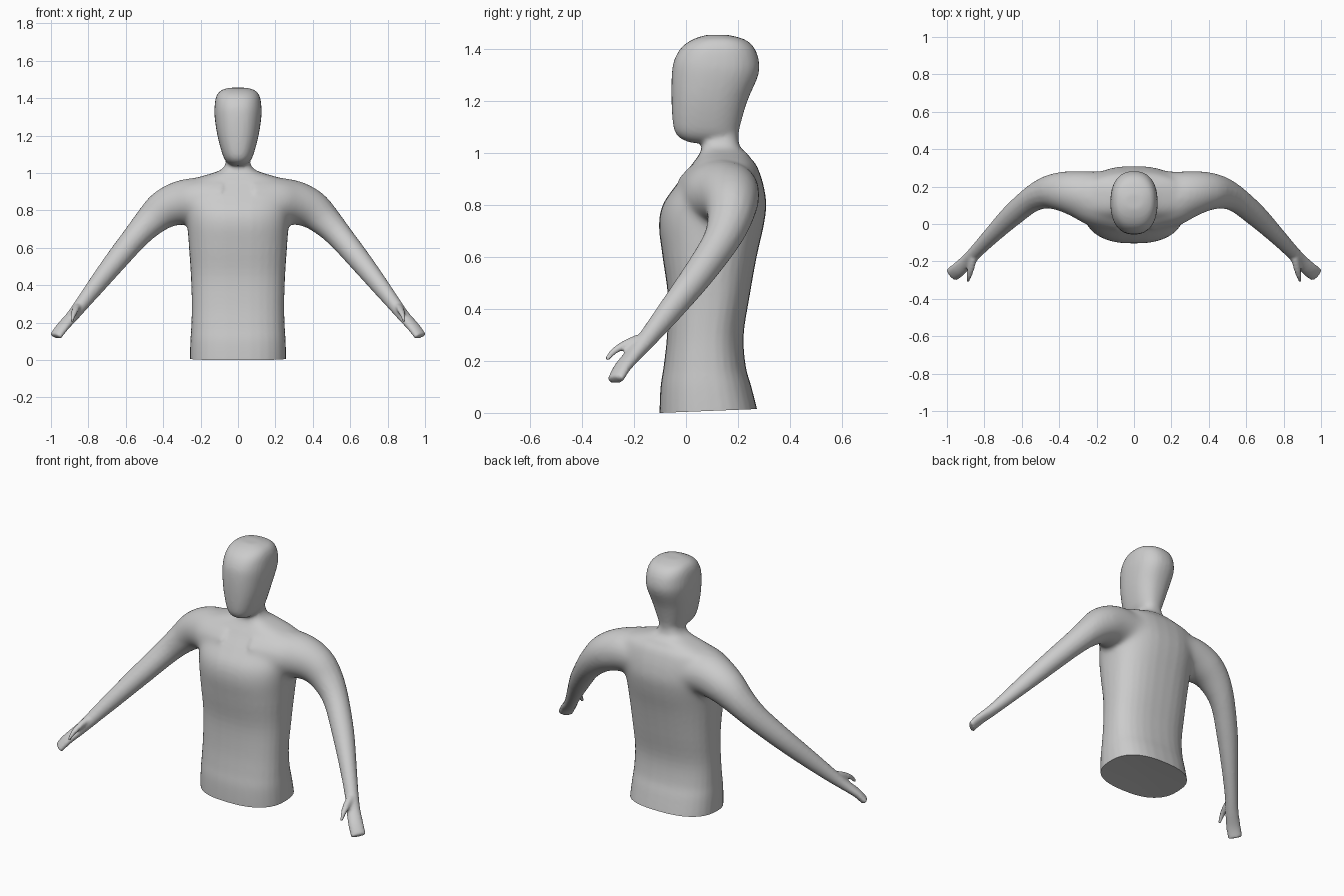
import bpy, bmesh, math
from mathutils import Vector

if "Cube" in bpy.data.objects:
    bpy.data.objects.remove(bpy.data.objects["Cube"])

SIDES = 32


def loft(bm, rings):
    """Skin a list of closed rings and cap both ends."""
    loops = [[bm.verts.new(p) for p in r] for r in rings]
    n = len(loops[0])
    for a, b in zip(loops, loops[1:]):
        for i in range(n):
            j = (i + 1) % n
            bm.faces.new((a[i], a[j], b[j], b[i]))
    bm.faces.new(loops[0][::-1])
    bm.faces.new(loops[-1])


def spline(rows, steps=4):
    """Smoothly interpolate rows of numbers (Catmull-Rom)."""
    pts = [Vector(r) for r in rows]
    out = []
    for i in range(len(pts) - 1):
        p0, p1, p2 = pts[max(i - 1, 0)], pts[i], pts[i + 1]
        p3 = pts[min(i + 2, len(pts) - 1)]
        for s in range(steps):
            t = s / steps
            out.append(0.5 * (2 * p1 + (p2 - p0) * t + (2 * p0 - 5 * p1 + 4 * p2 - p3) * t * t
                              + (3 * p1 - p0 - 3 * p2 + p3) * t ** 3))
    return out + [pts[-1]]


def level_ring(z, front, back, half, power):
    """Horizontal rounded ring between a front and a back depth."""
    ring = []
    for i in range(SIDES):
        a = 2 * math.pi * i / SIDES
        c, s = math.cos(a), math.sin(a)
        x = half * math.copysign(abs(c) ** (2 / power), c)
        y = (front + back) / 2 + (back - front) / 2 * math.copysign(abs(s) ** (2 / power), s)
        ring.append((x, y, z))
    return ring


def limb(bm, rows, side, wide_axis):
    """Tube along (x, y, z, thickness, width) rows."""
    rows = spline(rows)
    pts = [Vector((r[0] * side, r[1], r[2])) for r in rows]
    rings = []
    for i, p in enumerate(pts):
        d = (pts[min(i + 1, len(pts) - 1)] - pts[max(i - 1, 0)]).normalized()
        w = Vector((wide_axis[0] * side, wide_axis[1], wide_axis[2]))
        w = (w - d * w.dot(d)).normalized()
        t = d.cross(w)
        rings.append([p + w * rows[i][4] * math.cos(2 * math.pi * k / 16)
                      + t * rows[i][3] * math.sin(2 * math.pi * k / 16) for k in range(16)])
    loft(bm, rings)


# z, front, back, half width
TORSO = [(-0.06, -0.10, 0.285, 0.255), (0.0, -0.102, 0.277, 0.257), (0.1, -0.098, 0.252, 0.255),
         (0.18, -0.086, 0.23, 0.25), (0.3, -0.073, 0.222, 0.247), (0.45, -0.07, 0.245, 0.252),
         (0.6, -0.09, 0.272, 0.262), (0.72, -0.104, 0.299, 0.272), (0.8, -0.09, 0.309, 0.28),
         (0.87, -0.044, 0.3, 0.285), (0.93, 0.003, 0.282, 0.28), (0.96, 0.025, 0.267, 0.26),
         (0.98, 0.04, 0.25, 0.205), (1.0, 0.053, 0.235, 0.135), (1.02, 0.06, 0.212, 0.088),
         (1.05, 0.06, 0.202, 0.066), (1.1, 0.05, 0.20, 0.06)]
HEAD = [(1.04, 0.02, 0.17, 0.035), (1.06, -0.025, 0.2, 0.062), (1.1, -0.048, 0.207, 0.083),
        (1.2, -0.056, 0.236, 0.11), (1.3, -0.055, 0.278, 0.125), (1.36, -0.045, 0.28, 0.125),
        (1.41, -0.015, 0.26, 0.116), (1.44, 0.03, 0.222, 0.094), (1.456, 0.08, 0.16, 0.05)]
# x, y, z, thickness, width
ARM = [(0.08, 0.125, 0.845, 0.135, 0.17), (0.2, 0.135, 0.848, 0.13, 0.152),
       (0.3, 0.16, 0.842, 0.12, 0.128), (0.39, 0.174, 0.808, 0.106, 0.108),
       (0.47, 0.166, 0.74, 0.085, 0.087), (0.55, 0.13, 0.655, 0.07, 0.069),
       (0.655, 0.043, 0.528, 0.06, 0.06), (0.755, -0.055, 0.402, 0.05, 0.047),
       (0.84, -0.143, 0.293, 0.038, 0.038), (0.89, -0.197, 0.23, 0.03, 0.038),
       (0.94, -0.245, 0.175, 0.025, 0.042), (0.976, -0.272, 0.126, 0.021, 0.042)]
THUMB = [(0.86, -0.185, 0.285, 0.018, 0.02), (0.872, -0.238, 0.262, 0.016, 0.02),
         (0.882, -0.279, 0.236, 0.013, 0.015), (0.889, -0.308, 0.202, 0.009, 0.01)]

bm = bmesh.new()
loft(bm, [level_ring(*r, 2.5) for r in spline(TORSO)])
loft(bm, [level_ring(*r, 2.35) for r in spline(HEAD)])
for side in (1, -1):
    limb(bm, ARM, side, (0.6, 0.5, 0.0))
    limb(bm, THUMB, side, (0.6, 0.5, 0.0))
bmesh.ops.recalc_face_normals(bm, faces=bm.faces)
mesh = bpy.data.meshes.new("upper_body")
bm.to_mesh(mesh)
bm.free()
body = bpy.data.objects.new("upper_body", mesh)
bpy.context.collection.objects.link(body)
bpy.context.view_layer.objects.active = body
body.select_set(True)

# Fuse torso, head and arms into one skin
fuse = body.modifiers.new("fuse", 'REMESH')
fuse.mode = 'VOXEL'
fuse.voxel_size = 0.009
bpy.ops.object.modifier_apply(modifier="fuse")

# Soften everything a little, and the shoulder joints much more
joints = body.vertex_groups.new(name="shoulder_joints")
for v in body.data.vertices:
    x, y, z = v.co
    w = min(abs(x) - 0.08, 0.5 - abs(x), z - 0.6, 1.02 - z) / 0.08
    if w > 0:
        joints.add([v.index], min(w, 1.0), 'REPLACE')
for name, count, group in (("soften", 6, ""), ("blend", 50, "shoulder_joints")):
    mod = body.modifiers.new(name, 'SMOOTH')
    mod.factor = 0.5
    mod.iterations = count
    mod.vertex_group = group
    bpy.ops.object.modifier_apply(modifier=name)
body.vertex_groups.clear()

# Cut the hem, slightly higher at the back, and close it with a shallow hollow
bm = bmesh.new()
bm.from_mesh(body.data)
cut = bmesh.ops.bisect_plane(bm, geom=bm.verts[:] + bm.edges[:] + bm.faces[:],
                             plane_co=(0, -0.1, 0.0), plane_no=(0, -0.04, 1), clear_inner=True)
rim = [e for e in cut["geom_cut"] if isinstance(e, bmesh.types.BMEdge)]
centre = bm.verts.new((0, 0.09, 0.02))
for e in rim:
    bm.faces.new((e.verts[0], e.verts[1], centre))
bmesh.ops.recalc_face_normals(bm, faces=bm.faces)
bm.to_mesh(body.data)
bm.free()

grey = bpy.data.materials.new("plain grey")
grey.diffuse_color = (0.6, 0.6, 0.6, 1)
grey.use_nodes = True
grey.node_tree.nodes["Principled BSDF"].inputs["Base Color"].default_value = grey.diffuse_color
body.data.materials.clear()
body.data.materials.append(grey)
bpy.ops.object.shade_smooth_by_angle(angle=math.radians(50))
